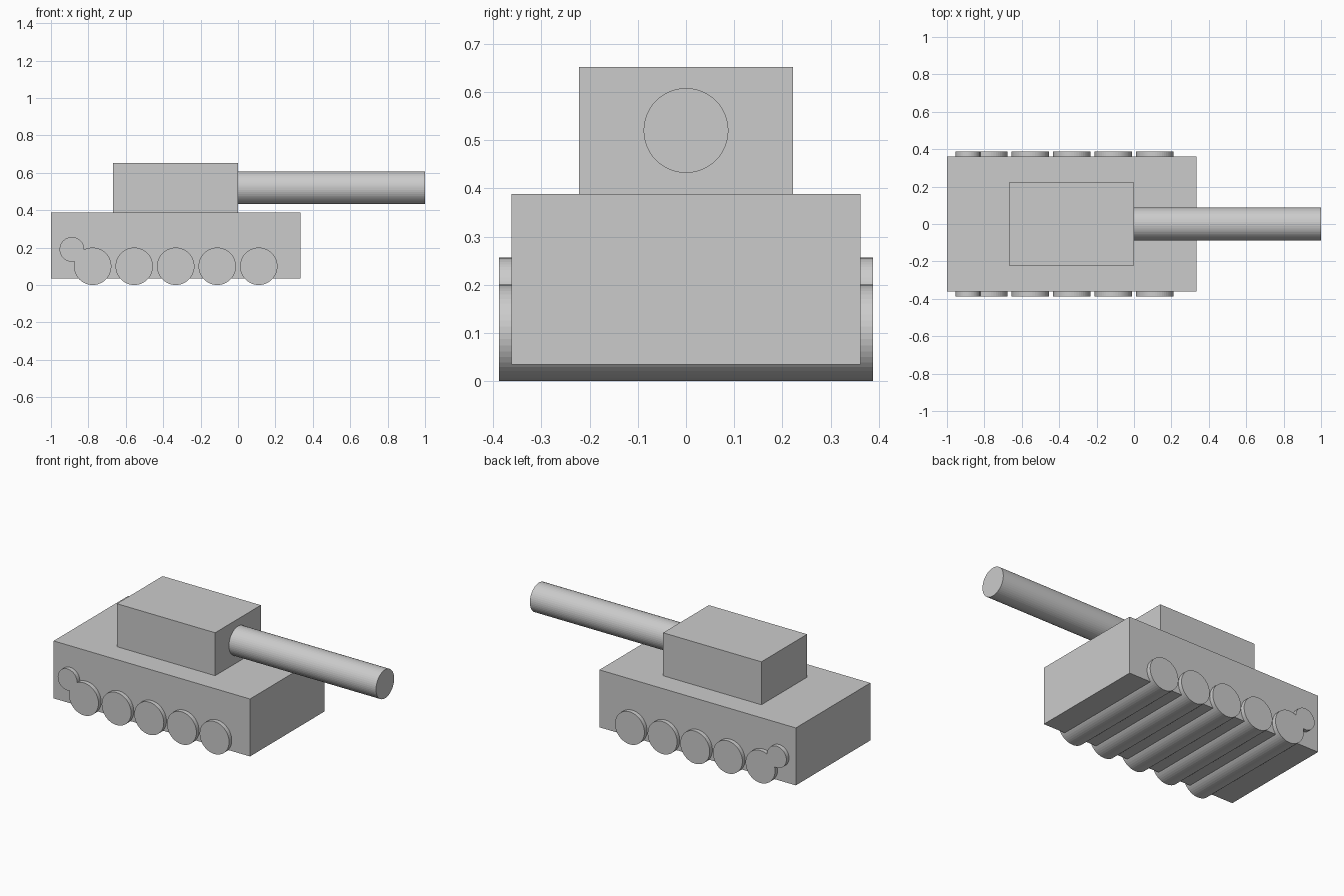
import bpy
from math import pi

if "Cube" in bpy.data.objects:
    bpy.data.objects.remove(bpy.data.objects["Cube"])


def box(name, x0, x1, half_y, z0, z1):
    bpy.ops.mesh.primitive_cube_add(size=1, location=((x0 + x1) / 2, 0, (z0 + z1) / 2))
    ob = bpy.context.object
    ob.name = name
    ob.scale = (x1 - x0, 2 * half_y, z1 - z0)
    bpy.ops.object.transform_apply(location=False, rotation=False, scale=True)
    return ob


def cylinder(name, radius, length, location, rotation):
    bpy.ops.mesh.primitive_cylinder_add(vertices=48, radius=radius, depth=length,
                                        location=location, rotation=rotation)
    ob = bpy.context.object
    ob.name = name
    return ob


# Hull and turret
box("hull", -1.0, 0.335, 0.362, 0.035, 0.388)
box("turret", -0.668, 0.0, 0.222, 0.388, 0.652)

# Gun barrel, butted against the turret front
cylinder("gun_barrel", 0.088, 1.0, (0.5, 0, 0.52), (0, pi / 2, 0))

# Road wheels run the full width of the hull
AXLE = (pi / 2, 0, 0)
wheels = [cylinder(f"road_wheel_{i + 1}", 0.1, 0.776, (-0.777 + 0.222 * i, 0, 0.1), AXLE)
          for i in range(5)]

# Small idler roller, merged into the rear wheel
idler = cylinder("idler_roller", 0.066, 0.776, (-0.888, 0, 0.19), AXLE)
rear = wheels[0]
rear.name = "rear_wheel_with_idler"
merge = rear.modifiers.new("merge_idler", 'BOOLEAN')
merge.operation = 'UNION'
merge.solver = 'EXACT'
merge.object = idler
bpy.context.view_layer.objects.active = rear
bpy.ops.object.modifier_apply(modifier=merge.name)
bpy.data.objects.remove(idler)
